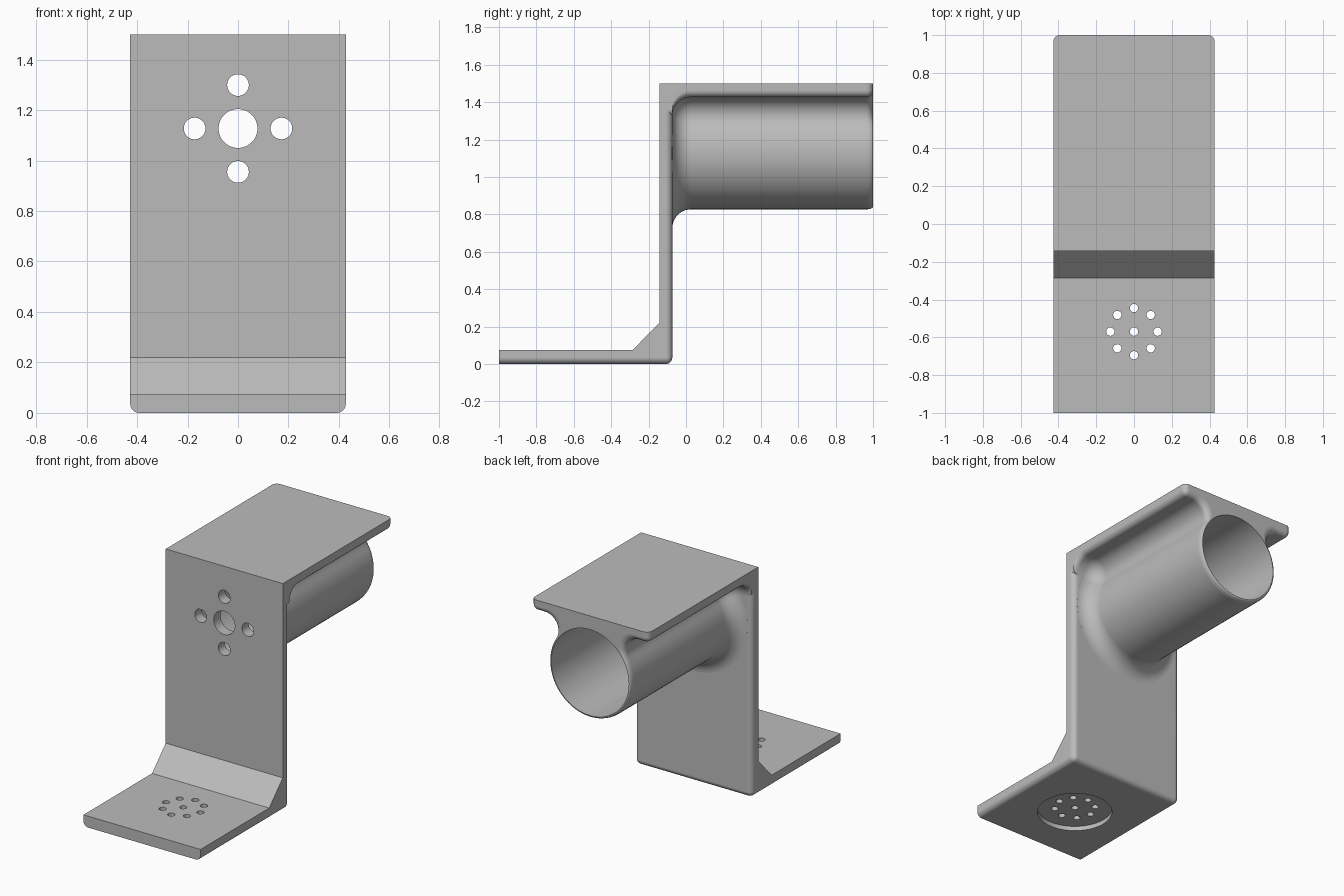
import bpy, bmesh
from math import sin, cos, pi, sqrt, atan2, radians
from mathutils import Matrix, Vector

if "Cube" in bpy.data.objects:
    bpy.data.objects.remove(bpy.data.objects["Cube"], do_unlink=True)

HALF_W, TOP, BACK = 0.427, 1.5, -0.073      # bracket half width, height, wall rear
UNDER, AXIS, TUBE_R = 1.427, 1.127, 0.3     # plate underside, tube axis and radius
BORE_R, FILLET, ROUND, RIM = 0.283, 0.1, 0.035, 0.014

grey = bpy.data.materials.new("satin grey")
grey.use_nodes = True
colour = (0.5, 0.5, 0.5, 1)
grey.diffuse_color = colour
grey.node_tree.nodes["Principled BSDF"].inputs["Base Color"].default_value = colour


def make_object(name, bm):
    bmesh.ops.recalc_face_normals(bm, faces=bm.faces)
    mesh = bpy.data.meshes.new(name)
    bm.to_mesh(mesh)
    bm.free()
    mesh.materials.append(grey)
    ob = bpy.data.objects.new(name, mesh)
    bpy.context.collection.objects.link(ob)
    return ob


def cylinder(bm, axis, centre, radius, start, end, segments):
    """Cylinder along y or z; centre gives the other two coordinates."""
    mid = (start + end) / 2
    if axis == "Y":
        mat = Matrix.Translation((centre[0], mid, centre[1])) @ Matrix.Rotation(pi / 2, 4, "X")
    else:
        mat = Matrix.Translation((centre[0], centre[1], mid))
    bmesh.ops.create_cone(bm, cap_ends=True, segments=segments, radius1=radius,
                          radius2=radius, depth=end - start, matrix=mat)


def boolean(ob, tool, operation):
    mod = ob.modifiers.new(operation.lower(), "BOOLEAN")
    mod.operation, mod.solver, mod.object = operation, "EXACT", tool
    bpy.context.view_layer.objects.active = ob
    bpy.ops.object.modifier_apply(modifier=mod.name)
    bpy.data.objects.remove(tool, do_unlink=True)


def arc(cx, cz, radius, a, b, n):
    return [(cx + radius * cos(a + (b - a) * i / n),
             cz + radius * sin(a + (b - a) * i / n)) for i in range(n + 1)]


def hanger_section(w, under, radius, fillet, edge):
    """Outline of the top plate blended into the tube below it."""
    cz = under - fillet
    cx = sqrt((radius + fillet) ** 2 - (cz - AXIS) ** 2)
    tilt = atan2(cz - AXIS, cx)
    half = [(w, TOP)]
    half += arc(w - edge, under + edge, edge, 0, -pi / 2, 5)
    half += arc(cx, cz, fillet, pi / 2, pi + tilt, 10)
    half += arc(0, AXIS, radius, tilt, -pi / 2, 22)[1:]
    return half + [(-x, z) for x, z in reversed(half[:-1])]


# Base, gusset and upright wall: one side profile extruded across the width
bm = bmesh.new()
profile = [(-1, 0), (BACK, 0), (BACK, TOP), (-0.143, TOP),
           (-0.143, 0.22), (-0.285, 0.075), (-1, 0.075)]
side = bm.faces.new([bm.verts.new((-HALF_W, y, z)) for y, z in profile])
ext = bmesh.ops.extrude_face_region(bm, geom=[side])
bmesh.ops.translate(bm, vec=(2 * HALF_W, 0, 0),
                    verts=[v for v in ext["geom"] if isinstance(v, bmesh.types.BMVert)])
bmesh.ops.recalc_face_normals(bm, faces=bm.faces)


def is_rounded(edge):
    a, b = (v.co for v in edge.verts)
    bottom = max(a.z, b.z) < 0.001 and max(a.y, b.y) > -0.99
    rear = min(a.y, b.y) > BACK - 0.001 and min(a.z, b.z) < 1.4
    return bottom or rear


bmesh.ops.bevel(bm, geom=[e for e in bm.edges if is_rounded(e)], offset=ROUND,
                segments=6, profile=0.5, affect="EDGES", clamp_overlap=True)
bracket = make_object("bracket", bm)

# Top plate and tube: sections lofted backwards, flared at the wall, rounded at the rear
rings = []
for i in range(11):
    a = max(0.02, i / 10 * pi / 2)
    grow = FILLET * (1 - sin(a))
    y = BACK + FILLET * (1 - cos(a))
    section = hanger_section(HALF_W, UNDER - grow, TUBE_R + grow, FILLET - grow, ROUND)
    if i == 0:
        rings.append((-0.12, section))
    rings.append((y, section))
for i in range(7):
    a = i / 6 * pi / 2
    e = 1 - cos(a)
    rings.append((1 - ROUND + ROUND * sin(a),
                  hanger_section(HALF_W - ROUND * e, UNDER + ROUND * e, TUBE_R - RIM * e,
                                 FILLET, ROUND * (1 - e) + 0.001)))
bm = bmesh.new()
loops = [[bm.verts.new((x, y, z)) for x, z in section] for y, section in rings]
for one, two in zip(loops, loops[1:]):
    for i in range(len(one)):
        bm.faces.new((one[i - 1], one[i], two[i], two[i - 1]))
bm.faces.new(loops[0])
bm.faces.new(loops[-1])
boolean(bracket, make_object("hanger_tube", bm), "UNION")

# Tube bore and round recess under the base
bm = bmesh.new()
cylinder(bm, "Y", (0, AXIS), BORE_R, BACK, 1.1, 72)
cylinder(bm, "Z", (0, -0.57), 0.23, -0.1, 0.03, 64)
boolean(bracket, make_object("bore_cutter", bm), "DIFFERENCE")

# Holes through the wall and the base
bm = bmesh.new()
cylinder(bm, "Y", (0, AXIS), 0.077, -0.25, 0.02, 48)
for i in range(4):
    a = i * pi / 2
    cylinder(bm, "Y", (0.172 * cos(a), AXIS + 0.172 * sin(a)), 0.043, -0.25, 0.02, 32)
cylinder(bm, "Z", (0, -0.57), 0.022, -0.05, 0.15, 24)
for i in range(8):
    a = i * pi / 4
    cylinder(bm, "Z", (0.125 * cos(a), -0.57 + 0.125 * sin(a)), 0.022, -0.05, 0.15, 24)
boolean(bracket, make_object("hole_cutter", bm), "DIFFERENCE")

# Smooth shading with crisp edges
bpy.ops.object.select_all(action="DESELECT")
bracket.select_set(True)
bpy.context.view_layer.objects.active = bracket
bpy.ops.object.shade_smooth_by_angle(angle=radians(30))
normals = bracket.modifiers.new("flat_face_normals", "WEIGHTED_NORMAL")
normals.keep_sharp = True
